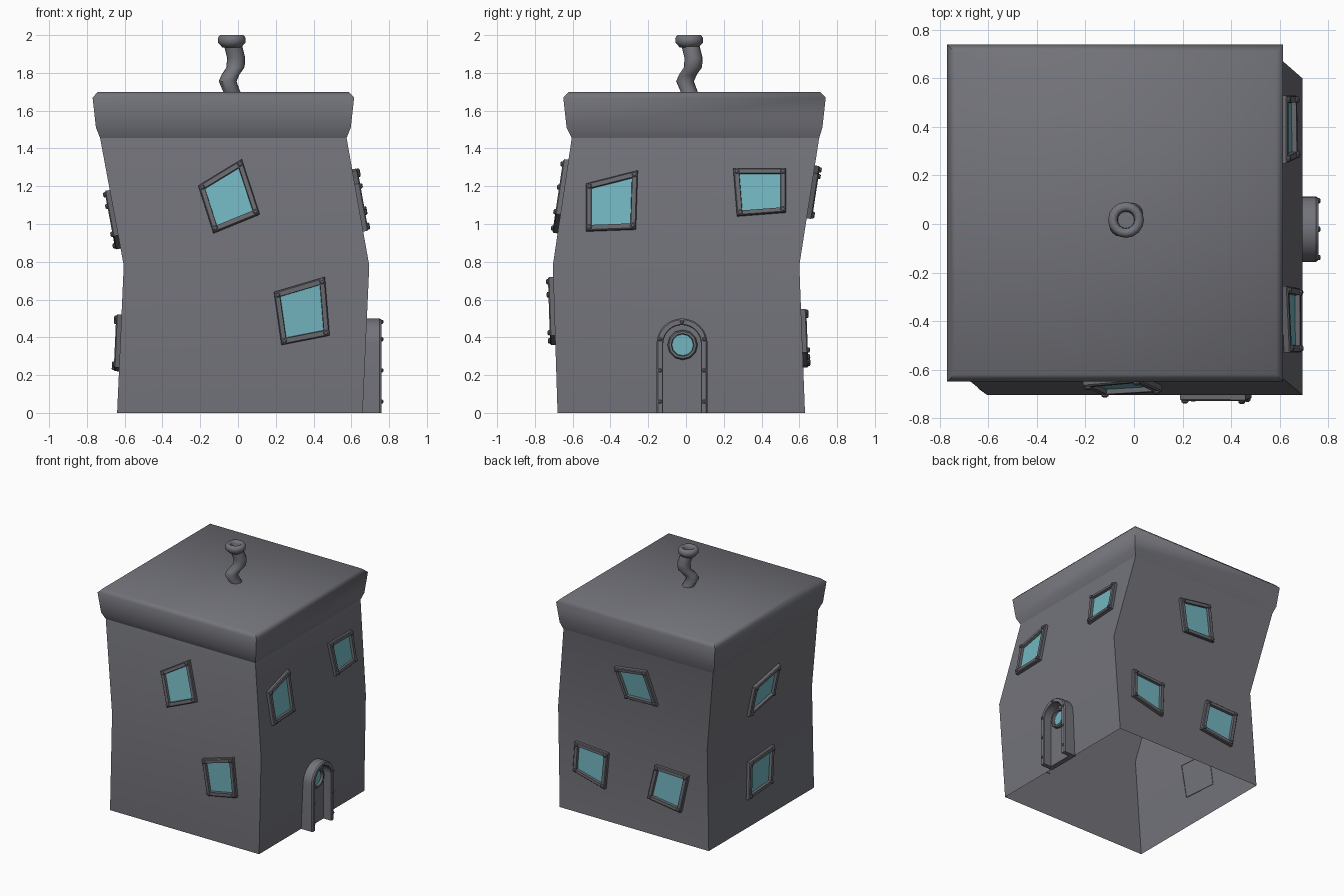
import bpy
import bmesh
from math import sin, cos, pi, radians
from mathutils import Vector

default_cube = bpy.data.objects.get("Cube")
if default_cube:
    bpy.data.objects.remove(default_cube, do_unlink=True)


def make_material(name, colour):
    material = bpy.data.materials.new(name)
    material.use_nodes = True
    material.diffuse_color = (*colour, 1)
    shader = material.node_tree.nodes["Principled BSDF"]
    shader.inputs["Base Color"].default_value = (*colour, 1)
    shader.inputs["Roughness"].default_value = 0.8
    return material


STONE = make_material("slate grey", (0.17, 0.172, 0.195))
FRAME = make_material("dark slate grey", (0.14, 0.142, 0.16))
GLASS = make_material("teal glass", (0.17, 0.46, 0.52))


def loft(name, groups, material, cap_start=True, cap_end=True, smooth=30):
    """Skin one or more stacks of equal-sized closed rings into one object."""
    bm = bmesh.new()
    for rings in groups:
        loops = [[bm.verts.new(p) for p in ring] for ring in rings]
        for low, high in zip(loops, loops[1:]):
            for i in range(len(low)):
                j = (i + 1) % len(low)
                bm.faces.new((low[i], low[j], high[j], high[i]))
        if cap_start:
            bm.faces.new(loops[0][::-1])
        if cap_end:
            bm.faces.new(loops[-1])
    bmesh.ops.recalc_face_normals(bm, faces=bm.faces)
    mesh = bpy.data.meshes.new(name)
    bm.to_mesh(mesh)
    bm.free()
    mesh.materials.append(material)
    obj = bpy.data.objects.new(name, mesh)
    bpy.context.collection.objects.link(obj)
    bpy.ops.object.select_all(action='DESELECT')
    obj.select_set(True)
    bpy.context.view_layer.objects.active = obj
    bpy.ops.object.shade_smooth_by_angle(angle=radians(smooth))
    return obj


def rectangle(z, x0, x1, y0, y1):
    return [(x0, y0, z), (x1, y0, z), (x1, y1, z), (x0, y1, z)]


def circle(centre, u, v, radius, sides):
    return [centre + (u * cos(2 * pi * i / sides) + v * sin(2 * pi * i / sides)) * radius
            for i in range(sides)]


X, Y, Z = Vector((1, 0, 0)), Vector((0, 1, 0)), Vector((0, 0, 1))

# Crooked walls, open underneath: height, x range, y range
LEVELS = [
    (0, -0.64, 0.66, -0.68, 0.63),
    (0.78, -0.605, 0.695, -0.705, 0.60),
    (1.455, -0.73, 0.575, -0.605, 0.705),
]
loft("walls", [[rectangle(*level) for level in LEVELS]], STONE, cap_start=False, cap_end=False)

# Flared roof slab
ROOF = [
    (1.455, -0.73, 0.575, -0.605, 0.705),
    (1.51, -0.752, 0.597, -0.632, 0.722),
    (1.67, -0.77, 0.615, -0.65, 0.74),
    (1.70, -0.74, 0.585, -0.62, 0.71),
]
loft("roof", [[rectangle(*level) for level in ROOF]], STONE, cap_start=False, smooth=60)

# Bent chimney pipe with a flared, hollow rim: height, x, radius
PIPE = [
    (1.66, -0.025, 0.045), (1.70, -0.033, 0.045), (1.755, -0.055, 0.047),
    (1.79, -0.04, 0.047), (1.83, -0.013, 0.048), (1.88, -0.01, 0.048), (1.94, -0.025, 0.048),
]
RIM = [
    (1.935, -0.033, 0.05), (1.96, -0.033, 0.073), (1.985, -0.033, 0.074),
    (2.0, -0.033, 0.062), (2.0, -0.033, 0.045), (1.985, -0.033, 0.036), (1.95, -0.033, 0.034),
]
for name, stack in (("chimney_pipe", PIPE), ("chimney_rim", RIM)):
    rings = [circle(Vector((x, x + 0.05, z)), X, Y, r, 16) for z, x, r in stack]
    loft(name, [rings], STONE, smooth=60)


# Side name -> column in LEVELS, axis along the wall, outward axis
SIDES = {
    "right": (1, Y, -X),
    "left": (2, Y, X),
    "front": (3, X, -Y),
    "back": (4, X, Y),
}


def wall_plane(side, height):
    """Return a mapper from (along, z, depth) to the sloping wall, and its normal."""
    column, along_axis, out = SIDES[side]
    low, high = LEVELS[:2] if height < LEVELS[1][0] else LEVELS[1:]
    slope = (high[column] - low[column]) / (high[0] - low[0])
    across = Vector([abs(c) for c in out])
    normal = (out - Z * slope * out.dot(across)).normalized()

    def place(along, z, depth):
        offset = low[column] + slope * (z - low[0])
        return along_axis * along + across * offset + Z * z + normal * depth
    return place, normal


def add_window(side, number, corners):
    """Riveted four-sided frame around a recessed pane."""
    ca = sum(a for a, z in corners) / 4
    cz = sum(z for a, z in corners) / 4
    place, normal = wall_plane(side, cz)

    def ring(scale, depth):
        return [place(ca + (a - ca) * scale, cz + (z - cz) * scale, depth) for a, z in corners]

    name = f"{side}_window_{number}"
    loft(name + "_frame",
         [[ring(1, -0.004), ring(1, 0.022), ring(0.96, 0.028), ring(0.79, 0.028), ring(0.77, 0.002)]],
         FRAME, cap_start=False, cap_end=False)
    loft(name + "_pane", [[ring(0.79, 0), ring(0.79, 0.008)]], GLASS, cap_start=False)
    u = SIDES[side][1]
    v = normal.cross(u)
    rivets = [[circle(p, u, v, 0.014, 8), circle(p + normal * 0.014, u, v, 0.014, 8),
               circle(p + normal * 0.019, u, v, 0.008, 8)] for p in ring(0.87, 0.02)]
    loft(name + "_rivets", rivets, FRAME)


# Window corners as (along wall, height)
WINDOWS = {
    "front": [
        [(-0.21, 1.20), (0.02, 1.34), (0.115, 1.05), (-0.13, 0.95)],
        [(0.19, 0.64), (0.46, 0.72), (0.485, 0.41), (0.23, 0.36)],
    ],
    "left": [
        [(-0.53, 1.21), (-0.255, 1.28), (-0.265, 0.97), (-0.53, 0.96)],
        [(0.25, 1.29), (0.53, 1.29), (0.53, 1.06), (0.27, 1.04)],
    ],
    "right": [
        [(0.12, 1.11), (-0.18, 1.18), (-0.17, 0.94), (0.13, 0.87)],
        [(0.12, 0.50), (-0.19, 0.52), (-0.15, 0.24), (0.15, 0.22)],
    ],
    "back": [
        [(0.14, 1.27), (-0.14, 1.31), (-0.21, 1.04), (0.07, 1.03)],
        [(0.53, 0.55), (0.24, 0.53), (0.26, 0.25), (0.54, 0.32)],
        [(-0.17, 0.55), (-0.46, 0.54), (-0.40, 0.24), (-0.11, 0.28)],
    ],
}
for side, quads in WINDOWS.items():
    for number, corners in enumerate(quads, 1):
        add_window(side, number, corners)

# Arched door on the left wall
DOOR_Y, ARCH_Z = -0.021, 0.365


def arch(radius, x, steps=16):
    """Points up one jamb, over the arch and down the other."""
    points = [Vector((x, DOOR_Y + radius, 0))]
    for i in range(steps + 1):
        a = pi * i / steps
        points.append(Vector((x, DOOR_Y + radius * cos(a), ARCH_Z + radius * sin(a))))
    points.append(Vector((x, DOOR_Y - radius, 0)))
    return points


# Cross-section of the deep door frame as (radius, x)
SECTION = [(0.135, 0.65), (0.135, 0.75), (0.128, 0.76), (0.104, 0.76), (0.1, 0.755), (0.1, 0.65)]
loft("door_frame", [list(zip(*[arch(r, x) for r, x in SECTION]))], STONE)
loft("door_panel", [[arch(0.102, 0.65), arch(0.102, 0.69)]], STONE)

# Rivets around the door frame
spots = [(s * 0.117, z) for s in (-1, 1) for z in (0.06, 0.225, 0.39)] + [(0, ARCH_Z + 0.117)]
door_rivets = []
for dy, z in spots:
    p = Vector((0.755, DOOR_Y + dy, z))
    door_rivets.append([circle(p, Y, Z, 0.011, 8), circle(p + X * 0.01, Y, Z, 0.011, 8),
                        circle(p + X * 0.014, Y, Z, 0.006, 8)])
loft("door_rivets", door_rivets, FRAME)

# Round porthole in the door
HOLE = Vector((0, DOOR_Y + 0.003, 0.36))
PORT = [(0.08, 0.68), (0.08, 0.705), (0.073, 0.715), (0.06, 0.715), (0.056, 0.692)]
loft("porthole_frame", [[circle(HOLE + X * x, Y, Z, r, 12) for r, x in PORT]], FRAME,
     cap_start=False, cap_end=False)
loft("porthole_pane", [[circle(HOLE + X * x, Y, Z, 0.058, 12) for x in (0.688, 0.696)]], GLASS)
